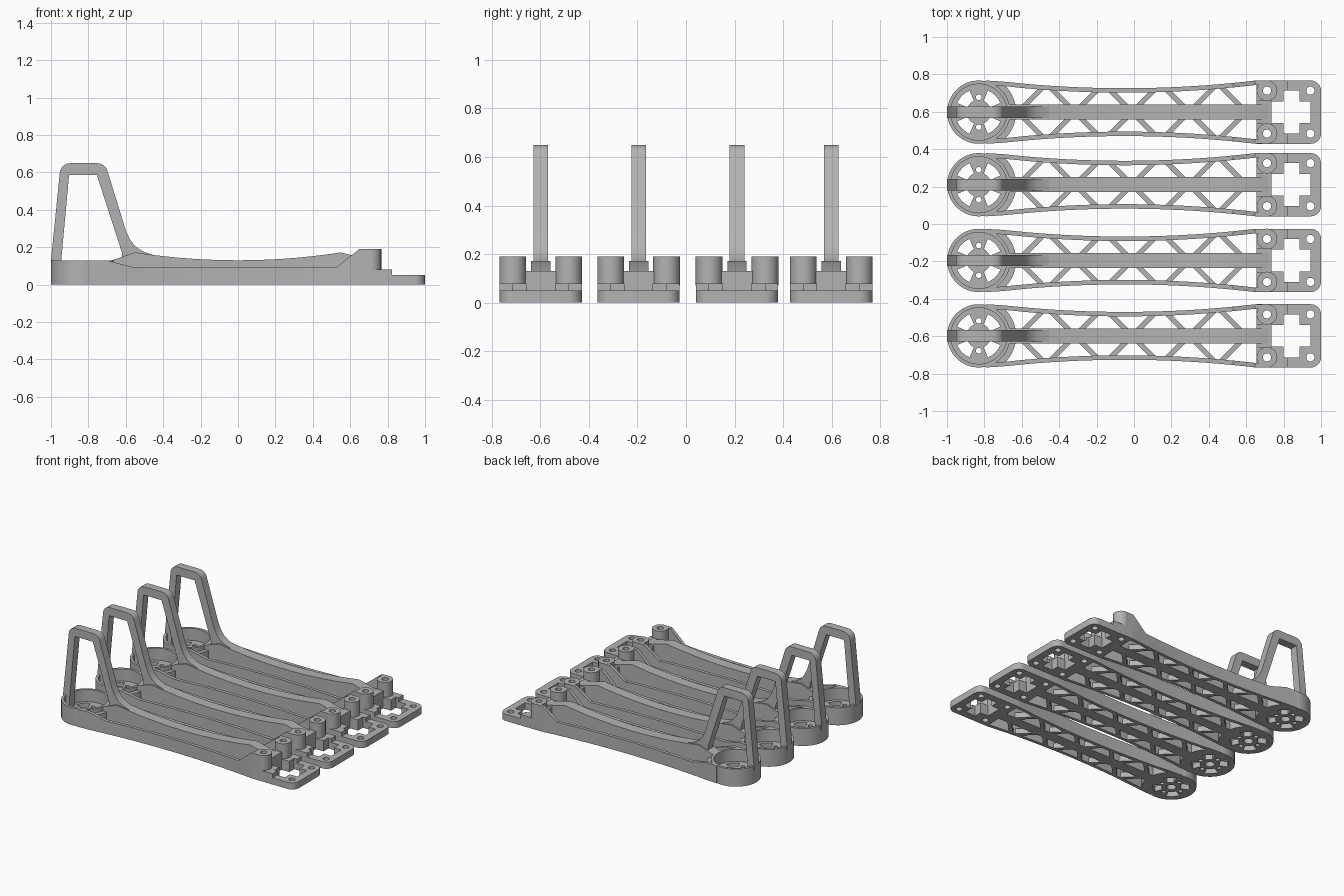
import bpy, bmesh
from math import sin, cos, pi, radians
from mathutils import Matrix, Vector

old = bpy.data.objects.get("Cube")
if old:
    bpy.data.objects.remove(old, do_unlink=True)

grey = bpy.data.materials.new("plain_grey")
grey.use_nodes = True
colour = (0.45, 0.45, 0.45, 1)
grey.diffuse_color = colour
grey.node_tree.nodes["Principled BSDF"].inputs["Base Color"].default_value = colour

ARM_Y = (-0.598, -0.195, 0.21, 0.598)
MOTOR_X, HALF_W = -0.83, 0.169
UPRIGHT = Matrix.Rotation(pi / 2, 4, "X")


def finish(name, mesh):
    """Clean the part, then place one copy on each arm."""
    bm = bmesh.new()
    bm.from_mesh(mesh)
    bmesh.ops.remove_doubles(bm, verts=bm.verts, dist=0.0002)
    bmesh.ops.recalc_face_normals(bm, faces=bm.faces)
    bm.to_mesh(mesh)
    bm.free()
    mesh.materials.clear()
    mesh.materials.append(grey)
    mesh.shade_smooth()
    mesh.set_sharp_from_angle(angle=radians(30))
    for i, y in enumerate(ARM_Y):
        ob = bpy.data.objects.new(f"{name}_{i + 1}", mesh)
        ob.location.y = y
        bpy.context.collection.objects.link(ob)


def extrude(name, loops, low, high, upright=False):
    """Fill flat loops (inner ones become holes) and give them thickness."""
    curve = bpy.data.curves.new(name, "CURVE")
    curve.dimensions, curve.fill_mode = "2D", "BOTH"
    curve.extrude = (high - low) / 2
    for loop in loops:
        spline = curve.splines.new("POLY")
        spline.points.add(len(loop) - 1)
        for point, (x, y) in zip(spline.points, loop):
            point.co = (x, y, 0, 1)
        spline.use_cyclic_u = True
    temp = bpy.data.objects.new(name, curve)
    bpy.context.collection.objects.link(temp)
    graph = bpy.context.evaluated_depsgraph_get()
    mesh = bpy.data.meshes.new_from_object(temp.evaluated_get(graph))
    mesh.name = name
    bpy.data.objects.remove(temp, do_unlink=True)
    mesh.transform(Matrix.Translation((0, 0, (low + high) / 2)))
    if upright:
        mesh.transform(UPRIGHT)
    finish(name, mesh)


def arc(cx, cy, r, start=0, end=360, n=16):
    steps = [radians(start + (end - start) * i / n) for i in range(n + 1)]
    return [(cx + r * cos(a), cy + r * sin(a)) for a in steps]


def circle(cx, cy, r, n=24):
    return arc(cx, cy, r, 0, 360, n)[:-1]


def sector(cx, r0, r1, start, end):
    return arc(cx, 0, r1, start, end) + arc(cx, 0, r0, end, start)


def half_width(x):
    return min(HALF_W, 0.128 + 0.041 * ((x + 0.05) / 0.7) ** 2)


def rail_height(x):
    if x < -0.57:
        return min(0.13, 0.095 + (-0.57 - x) * 0.27)
    return min(0.19, 0.095 + max(0, x - 0.53) * 0.8)


# Motor mount: wall, thick inner-side flange and pierced floor
extrude("motor_ring", [circle(MOTOR_X, 0, HALF_W, 64), circle(MOTOR_X, 0, 0.15, 64)], 0, 0.13)
extrude("motor_flange", [sector(MOTOR_X, 0.16, 0.2, -55, 55)], 0, 0.1)
floor = [circle(MOTOR_X, 0, 0.16, 64), circle(MOTOR_X, 0, 0.032)]
for k in range(4):
    a = pi / 2 * k
    floor.append(sector(MOTOR_X, 0.065, 0.125, 90 * k + 23, 90 * k + 67))
    floor.append(circle(MOTOR_X + 0.08 * cos(a), 0.08 * sin(a), 0.015, 16))
extrude("motor_floor", floor, 0, 0.04)

# Bowed side rails with stepped tops
stations = [-0.79, -0.7] + [-0.57 + 1.1 * i / 22 for i in range(23)] + [0.59, 0.648, 0.7]
bm = bmesh.new()
for side in (-1, 1):
    rings = []
    for x in stations:
        w, h = half_width(x), rail_height(x)
        rings.append([bm.verts.new((x, side * y, z)) for y, z in
                      ((w, 0), (w, h), (w - 0.024, h), (w - 0.024, 0))])
    for a, b in zip(rings, rings[1:]):
        for j in range(4):
            k = (j + 1) % 4
            bm.faces.new((a[j], a[k], b[k], b[j]))
    bm.faces.new(rings[0])
    bm.faces.new(rings[-1])
rails = bpy.data.meshes.new("side_rails")
bm.to_mesh(rails)
bm.free()
finish("side_rails", rails)

# Crossed braces between spine and rails
bars = []
for k in range(5):
    cx = -0.62 + 0.305 * k
    for sx in (-1, 1):
        if k == 4 and sx == 1:
            continue
        for sy in (-1, 1):
            reach = half_width(cx + sx * 0.13) - 0.012
            d = 0.019
            bars.append([(cx + sx * t + o, sy * t) for t, o in
                         ((0.02, -d), (reach, -d), (reach, d), (0.02, d))])
for i, bar in enumerate(bars):
    extrude(f"brace_{i + 1}", [bar], 0, 0.04)

# Central spine with a sagging top
top = [(x, 0.13 + 0.042 * (x / 0.55) ** 2) for x in [-0.55 + 0.05 * i for i in range(23)]]
extrude("spine", [[(-0.675, 0), (-0.675, 0.13)] + top + [(0.735, 0.125), (0.735, 0)]],
        -0.04, 0.04, True)

# Tall landing loop, blending into the spine
outer = [(-0.992, 0.04), (-1, 0.13)] + arc(-0.897, 0.593, 0.056, 173, 90, 8)
outer += arc(-0.752, 0.593, 0.056, 90, 18, 8)
outer += [(-0.6, 0.29), (-0.577, 0.24), (-0.55, 0.205), (-0.51, 0.178), (-0.45, 0.157), (-0.45, 0.1)]
inner = [(-0.62, 0.1), (-0.62, 0.17), (-0.755, 0.587), (-0.903, 0.587), (-0.945, 0.13), (-0.945, 0.04)]
extrude("landing_loop", [outer + inner], -0.03, 0.03, True)

# Mounting plate with cross-shaped opening and screw holes
HOLE_Y = 0.115
cross = [(0.735, -0.058), (0.8, -0.058), (0.8, -HOLE_Y), (0.885, -HOLE_Y),
         (0.885, -0.058), (0.945, -0.058)]
cross += [(x, -y) for x, y in reversed(cross)]
r = 0.055
outline = [(0.655, HALF_W), (0.655, -HALF_W)]
outline += arc(1 - r, r - HALF_W, r, -90, 0, 8) + arc(1 - r, HALF_W - r, r, 0, 90, 8)
post_holes = [circle(0.711, s * HOLE_Y, 0.022) for s in (-1, 1)]
end_holes = [circle(0.943, s * HOLE_Y, 0.022) for s in (-1, 1)]
extrude("mount_plate", [outline, cross] + post_holes + end_holes, 0, 0.05)

# Raised step, notched around the opening
half = [(0.655, -HALF_W), (0.823, -HALF_W), (0.823, -HOLE_Y), (0.8, -HOLE_Y),
        (0.8, -0.058), (0.735, -0.058)]
step = half + [(x, -y) for x, y in reversed(half)]
extrude("mount_step", [step] + post_holes, 0.05, 0.08)

# Block at the spine's end and the screw posts
extrude("spine_block", [[(0.655, -0.063), (0.735, -0.063), (0.735, 0.063), (0.655, 0.063)]], 0.05, 0.13)
for side, hole in zip(("right", "left"), post_holes):
    s = -1 if side == "right" else 1
    extrude(f"{side}_post", [circle(0.711, s * HOLE_Y, 0.055, 40), hole], 0.07, 0.19)
